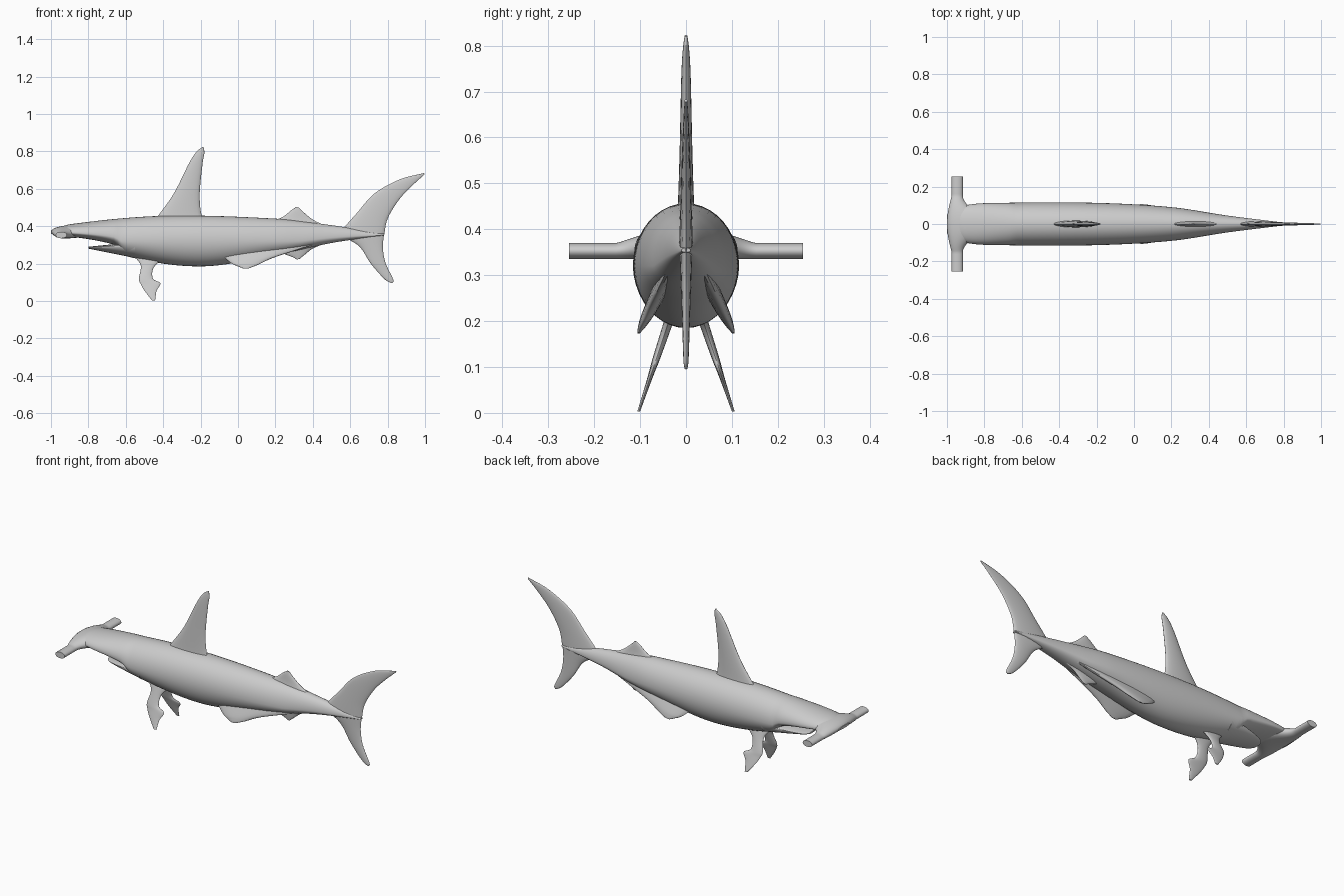
import bpy, bmesh
from math import sin, cos, pi, tau, sqrt, radians
from mathutils import Vector

if "Cube" in bpy.data.objects:
    bpy.data.objects.remove(bpy.data.objects["Cube"])


def along(points, x):
    """Height of a smooth curve through (x, value) points at position x."""
    def slope(i):
        (xa, va), (xb, vb) = points[max(i - 1, 0)], points[min(i + 1, len(points) - 1)]
        return (vb - va) / (xb - xa)

    i = max(k for k in range(len(points) - 1) if k == 0 or points[k][0] <= x)
    (xa, va), (xb, vb) = points[i], points[i + 1]
    width = xb - xa
    t = (x - xa) / width
    ease = t * t * (3 - 2 * t)
    bend = slope(i) * t * (1 - t) ** 2 - slope(i + 1) * t * t * (1 - t)
    return va + (vb - va) * ease + width * bend


def edge_point(points, t):
    """Point on a smooth fin edge, t running from root to tip."""
    last = len(points) - 1
    return Vector([along([(i / last, p[axis]) for i, p in enumerate(points)], t)
                   for axis in range(len(points[0]))])


def steps(start, end, count):
    return [start + (end - start) * i / count for i in range(count + 1)]


def angles(count):
    return [tau * i / count for i in range(count)]


def loft(name, rings, mirror=False):
    """Skin a list of closed rings, cap both ends and shade smooth."""
    bm = bmesh.new()
    loops = [[bm.verts.new(p) for p in ring] for ring in rings]
    for a, b in zip(loops, loops[1:]):
        for i in range(len(a)):
            bm.faces.new((a[i - 1], a[i], b[i], b[i - 1]))
    bm.faces.new(loops[0])
    bm.faces.new(loops[-1])
    bmesh.ops.recalc_face_normals(bm, faces=bm.faces[:])
    mesh = bpy.data.meshes.new(name)
    bm.to_mesh(mesh)
    bm.free()
    obj = bpy.data.objects.new(name, mesh)
    bpy.context.collection.objects.link(obj)
    if mirror:
        obj.modifiers.new("Mirror", "MIRROR").use_axis = (False, True, False)
    bpy.ops.object.select_all(action="DESELECT")
    bpy.context.view_layer.objects.active = obj
    obj.select_set(True)
    bpy.ops.object.shade_smooth_by_angle(angle=radians(45))


def egg_ring(x, bottom, middle, top, half_width):
    """Body section with its widest point at height middle."""
    ring = []
    for a in angles(40):
        reach = top - middle if sin(a) > 0 else middle - bottom
        ring.append((x, half_width * cos(a), middle + reach * sin(a)))
    return ring


def fin(name, lead, trail, thickness, splay=None):
    """Thin lens-shaped blade between a leading and a trailing edge."""
    rings = []
    for t in steps(0, 1, 24):
        ends = []
        for edge in (lead, trail):
            x, z = edge_point(edge, t)
            ends.append(Vector((x, splay(z) if splay else 0, z)))
        centre, reach = (ends[0] + ends[1]) / 2, (ends[1] - ends[0]) / 2
        half = thickness * (1 - t) + 0.003
        rings.append([centre + reach * cos(a) + Vector((0, half * sin(a), 0))
                      for a in angles(20)])
    loft(name, rings, mirror=splay is not None)


# Body and upper snout, with the belly line stepping up at the mouth
back = [(-1, .375), (-.9, .41), (-.4, .455), (.2, .44), (.5, .405), (.78, .36)]
belly = [(-1, .36), (-.66, .3), (-.6, .24), (-.2, .185), (.2, .245), (.5, .31), (.78, .35)]
flank = [(-1, .05), (-.9, .1), (-.7, .113), (-.2, .113), (.2, .09), (.5, .045), (.78, .01)]
sections = []
for x in steps(-1, .78, 90):
    low, high = along(belly, x), along(back, x)
    middle = max(.32, low + (high - low) * .3)
    sections.append(egg_ring(x, low, middle, high, along(flank, x)))
loft("body", sections)

# Lower jaw, narrowing to its tip
loft("lower_jaw", [egg_ring(-.8 + t / 4, .28 - t / 20, .285 + t / 60, .29 + t / 40,
                            .03 + .08 * sqrt(t)) for t in steps(0, 1, 16)])

# Wide hammer-shaped head bar, flaring into the snout
bar = []
for y in steps(-.255, .255, 60):
    flare = (1 + cos(pi * min(abs(y) / .15, 1))) / 2
    front, rear = -.975 - .025 * sqrt(flare), -.915 + .11 * flare
    bottom, top = .335, .37 + .033 * sqrt(flare)
    bar.append([((front + rear) / 2 + (rear - front) / 2 * cos(a), y,
                 (bottom + top) / 2 + (top - bottom) / 2 * sin(a)) for a in angles(24)])
loft("head_bar", bar)

# Fins on the centre line
fin("dorsal_fin",
    [(-.45, .43), (-.42, .465), (-.34, .58), (-.26, .74), (-.22, .8), (-.19, .823)],
    [(-.17, .43), (-.195, .46), (-.205, .57), (-.19, .73), (-.18, .79), (-.183, .82)], .018)
fin("second_dorsal_fin",
    [(.18, .425), (.24, .45), (.285, .485), (.31, .502)],
    [(.46, .405), (.4, .435), (.35, .475), (.325, .5)], .013)
fin("anal_fin",
    [(.2, .27), (.25, .25), (.29, .235), (.315, .222)],
    [(.47, .31), (.4, .28), (.36, .25), (.33, .225)], .011)
fin("upper_tail_lobe",
    [(.56, .385), (.64, .475), (.73, .575), (.865, .65), (.995, .684)],
    [(.78, .345), (.8, .44), (.86, .54), (.93, .615), (.998, .677)], .012)
fin("lower_tail_lobe",
    [(.57, .34), (.65, .29), (.71, .2), (.78, .12), (.815, .097)],
    [(.78, .36), (.775, .28), (.79, .2), (.83, .115), (.825, .095)], .011)

# Paired fins, splayed outwards and down
fin("pectoral_fins",
    [(-.56, .245), (-.52, .19), (-.53, .12), (-.52, .09), (-.5, .055), (-.46, .003)],
    [(-.39, .235), (-.45, .18), (-.455, .12), (-.415, .095), (-.435, .055), (-.443, .003)],
    .009, lambda z: .104 - z / 3)
fin("pelvic_fins",
    [(-.12, .275), (-.04, .205), (0, .185), (.03, .173)],
    [(.42, .305), (.2, .235), (.11, .195), (.06, .175)],
    .018, lambda z: .19 - z / 2)
